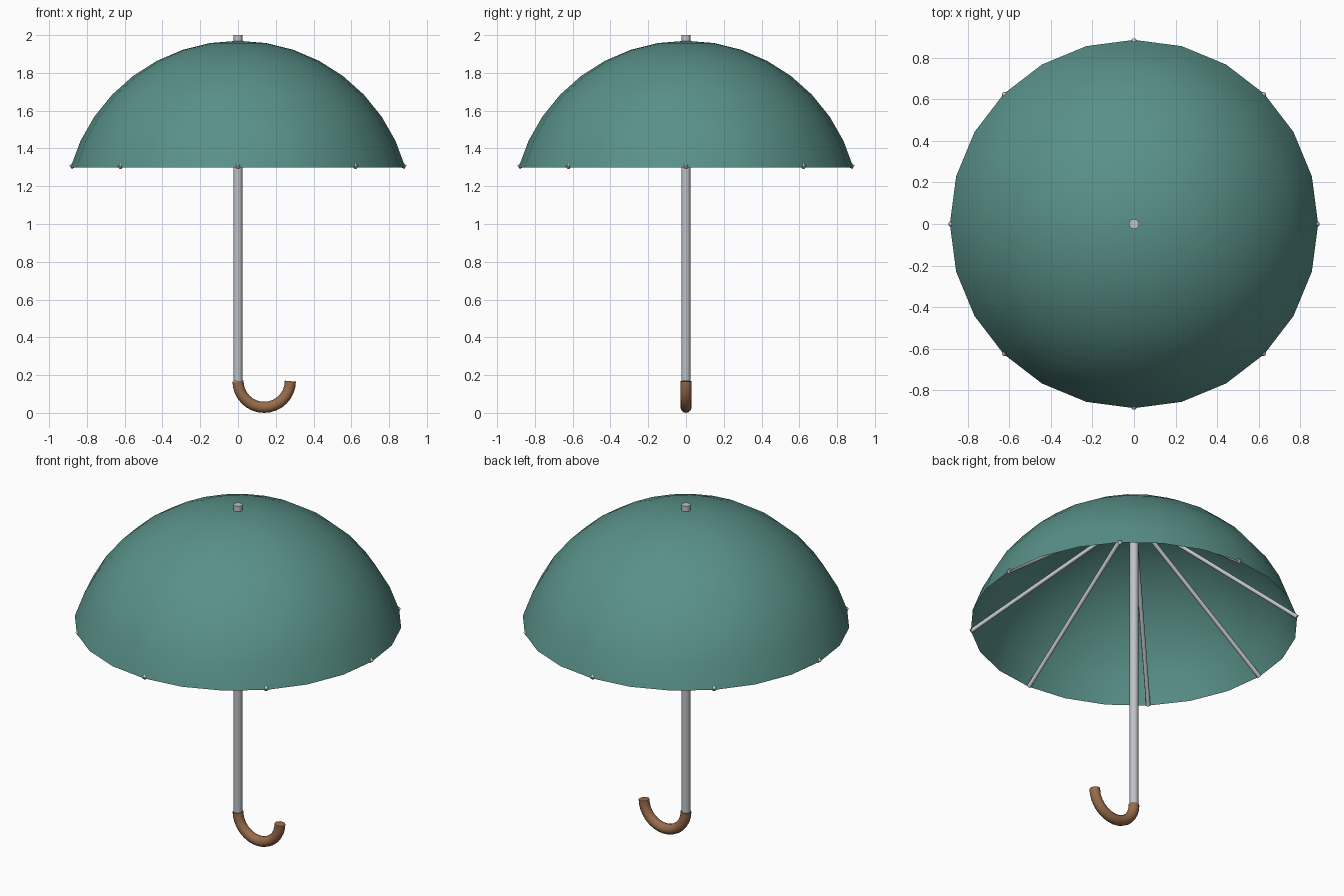
import bpy, bmesh, math
from mathutils import Vector

if "Cube" in bpy.data.objects:
    bpy.data.objects.remove(bpy.data.objects["Cube"])

RIM_R, RIM_Z, TOP_Z = 0.886, 1.30, 1.97


def material(name, rgb):
    m = bpy.data.materials.new(name)
    m.diffuse_color = (*rgb, 1)
    m.use_nodes = True
    m.node_tree.nodes["Principled BSDF"].inputs["Base Color"].default_value = m.diffuse_color
    return m


TEAL = material("teal fabric", (0.10, 0.28, 0.25))
STEEL = material("steel", (0.52, 0.54, 0.57))
BROWN = material("brown wood", (0.32, 0.15, 0.07))


def finish(name, bm, mat, angle=40):
    bmesh.ops.recalc_face_normals(bm, faces=bm.faces)
    me = bpy.data.meshes.new(name)
    bm.to_mesh(me)
    bm.free()
    ob = bpy.data.objects.new(name, me)
    bpy.context.collection.objects.link(ob)
    me.materials.append(mat)
    bpy.ops.object.select_all(action='DESELECT')
    ob.select_set(True)
    bpy.context.view_layer.objects.active = ob
    bpy.ops.object.shade_smooth_by_angle(angle=math.radians(angle))
    return ob


def tube(name, path, radius, sides, mat):
    """Capped round tube along a path lying in a vertical plane."""
    bm = bmesh.new()
    pts = [Vector(p) for p in path]
    flat = pts[-1] - pts[0]
    side = Vector((-flat.y, flat.x, 0))
    side = side.normalized() if side.length > 1e-6 else Vector((0, 1, 0))
    rings = []
    for i, p in enumerate(pts):
        t = (pts[min(i + 1, len(pts) - 1)] - pts[max(i - 1, 0)]).normalized()
        up = t.cross(side)
        rings.append([bm.verts.new(p + radius * (math.cos(a) * side + math.sin(a) * up))
                      for a in (2 * math.pi * k / sides for k in range(sides))])
    for a, b in zip(rings, rings[1:]):
        for k in range(sides):
            n = (k + 1) % sides
            bm.faces.new((a[k], a[n], b[n], b[k]))
    bm.faces.new(rings[0])
    bm.faces.new(rings[-1])
    return finish(name, bm, mat, 50)


# Canopy: spherical cap, spun from an arc profile
height = TOP_Z - RIM_Z
R = (RIM_R ** 2 + height ** 2) / (2 * height)
sweep = math.asin(RIM_R / R)
bm = bmesh.new()
arc = [bm.verts.new((R * math.sin(sweep * i / 8), 0, TOP_Z - R + R * math.cos(sweep * i / 8)))
       for i in range(9)]
edges = [bm.edges.new(e) for e in zip(arc, arc[1:])]
bmesh.ops.spin(bm, geom=arc + edges, cent=(0, 0, 0), axis=(0, 0, 1),
               angle=2 * math.pi, steps=24, use_duplicate=False)
bmesh.ops.remove_doubles(bm, verts=bm.verts, dist=1e-4)
finish("canopy", bm, TEAL)

# Shaft, running through the canopy to the tip
tube("shaft", [(0, 0, 0.168), (0, 0, 2.0)], 0.024, 16, STEEL)

# Eight straight ribs from the crown to the rim
for k in range(8):
    a = k * math.pi / 4
    tube(f"rib_{k + 1}", [(0, 0, TOP_Z - 0.005),
                          (RIM_R * math.cos(a), RIM_R * math.sin(a), RIM_Z)], 0.012, 8, STEEL)

# Hooked handle: half ring with flat ends
hook = 0.1385
tube("handle", [(hook - hook * math.cos(math.pi * i / 16), 0,
                 0.168 - hook * math.sin(math.pi * i / 16)) for i in range(17)],
     0.0295, 12, BROWN)
